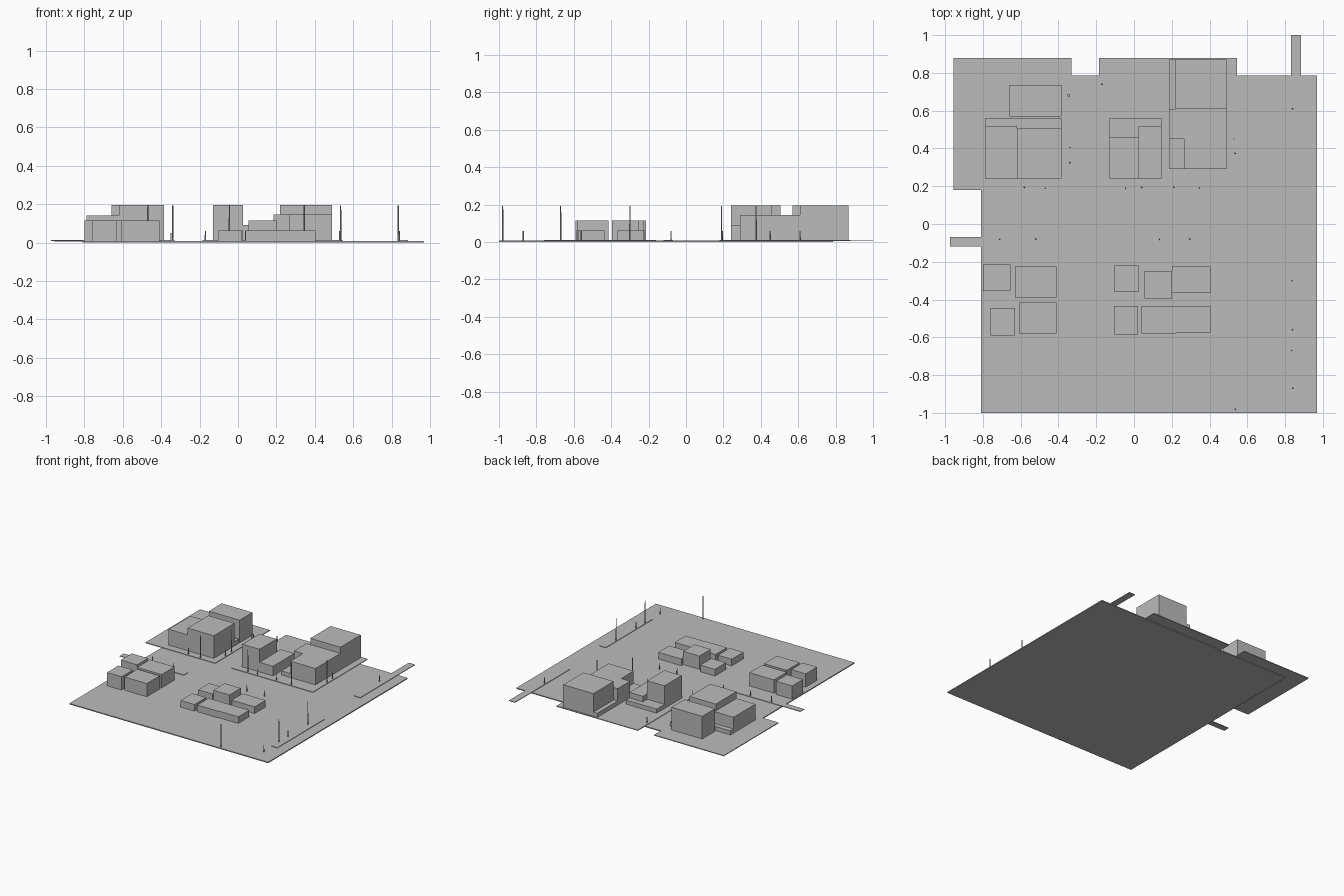
import bpy, bmesh, math
from mathutils import Matrix

grey = bpy.data.materials.new("concrete_grey")
grey.diffuse_color = (0.5, 0.5, 0.5, 1)

GROUND_TOP = 0.008
PAD_TOP = 0.012


def finish(name, bm):
    mesh = bpy.data.meshes.new(name)
    bm.to_mesh(mesh)
    bm.free()
    mesh.materials.append(grey)
    obj = bpy.data.objects.new(name, mesh)
    bpy.context.collection.objects.link(obj)


def box(name, x0, x1, y0, y1, z0, z1):
    bm = bmesh.new()
    place = Matrix.Translation(((x0 + x1) / 2, (y0 + y1) / 2, (z0 + z1) / 2))
    size = Matrix.Diagonal((x1 - x0, y1 - y0, z1 - z0, 1))
    bmesh.ops.create_cube(bm, size=1, matrix=place @ size)
    finish(name, bm)


def post(name, x, y, height, r):
    bm = bmesh.new()
    z0 = 0.006
    bmesh.ops.create_cone(bm, cap_ends=True, segments=8, radius1=r, radius2=r * 0.7,
                          depth=height - z0,
                          matrix=Matrix.Translation((x, y, (height + z0) / 2)))
    finish(name, bm)


# Ground slab, raised city blocks and thin paved strips
box("ground", -0.81, 0.97, -1.0, 0.785, 0, GROUND_TOP)
box("left_block_pad", -0.955, -0.33, 0.18, 0.88, 0.006, PAD_TOP)
box("middle_block_pad", -0.185, 0.545, 0.18, 0.88, 0.006, PAD_TOP)
box("back_strip", 0.83, 0.885, 0.30, 1.0, 0.007, PAD_TOP)
box("front_strip", 0.83, 0.885, -0.76, -0.16, 0.007, PAD_TOP)
box("side_strip", -0.975, -0.40, -0.12, -0.07, 0.007, PAD_TOP)

# Large buildings: x0, x1, y0, y1, top
towers = {
    "left_podium": (-0.79, -0.385, 0.24, 0.56, 0.045),
    "left_rear_tower": (-0.66, -0.385, 0.57, 0.735, 0.195),
    "left_front_tower": (-0.62, -0.385, 0.24, 0.505, 0.195),
    "left_low_wing": (-0.79, -0.62, 0.24, 0.52, 0.14),
    "middle_podium": (-0.13, 0.145, 0.24, 0.56, 0.045),
    "middle_tower": (-0.13, 0.025, 0.24, 0.46, 0.195),
    "middle_low_wing": (0.025, 0.145, 0.24, 0.515, 0.09),
    "right_podium": (0.185, 0.49, 0.29, 0.87, 0.045),
    "right_rear_tower": (0.22, 0.49, 0.61, 0.87, 0.195),
    "right_front_hall": (0.265, 0.49, 0.29, 0.61, 0.145),
    "right_hall_wing": (0.185, 0.265, 0.45, 0.61, 0.145),
}
for name, (x0, x1, y0, y1, top) in towers.items():
    box(name, x0, x1, y0, y1, 0.007, top)

# Small houses in the two front groups
houses = [
    (-0.80, -0.655, -0.355, -0.215, 0.115),
    (-0.63, -0.41, -0.39, -0.225, 0.115),
    (-0.76, -0.63, -0.59, -0.445, 0.115),
    (-0.61, -0.41, -0.58, -0.415, 0.115),
    (-0.105, 0.025, -0.36, -0.22, 0.062),
    (0.055, 0.20, -0.395, -0.25, 0.115),
    (0.20, 0.405, -0.365, -0.225, 0.062),
    (-0.105, 0.02, -0.585, -0.435, 0.062),
    (0.04, 0.225, -0.58, -0.435, 0.062),
    (0.225, 0.405, -0.575, -0.435, 0.062),
]
for i, (x0, x1, y0, y1, top) in enumerate(houses):
    box(f"house_{i + 1}", x0, x1, y0, y1, 0.007, top)

# Tall street lamps and short bollards
lamps = [(0.535, -0.98), (0.835, -0.67), (0.835, -0.30), (0.535, 0.375),
         (-0.47, 0.19), (-0.045, 0.19), (0.345, 0.19), (-0.34, 0.405)]
for i, (x, y) in enumerate(lamps):
    post(f"street_lamp_{i + 1}", x, y, 0.193, 0.004)

bollards = [(0.84, -0.87), (0.84, -0.56), (0.84, 0.61), (0.53, 0.45),
            (-0.58, 0.195), (0.04, 0.195), (0.21, 0.195), (-0.34, 0.325), (-0.17, 0.74),
            (-0.71, -0.08), (-0.52, -0.08), (0.135, -0.08), (0.295, -0.08)]
for i, (x, y) in enumerate(bollards):
    post(f"bollard_{i + 1}", x, y, 0.06, 0.004)

# Small utility cabinet on the left block
box("utility_cabinet", -0.351, -0.339, 0.675, 0.689, 0.007, 0.05)
